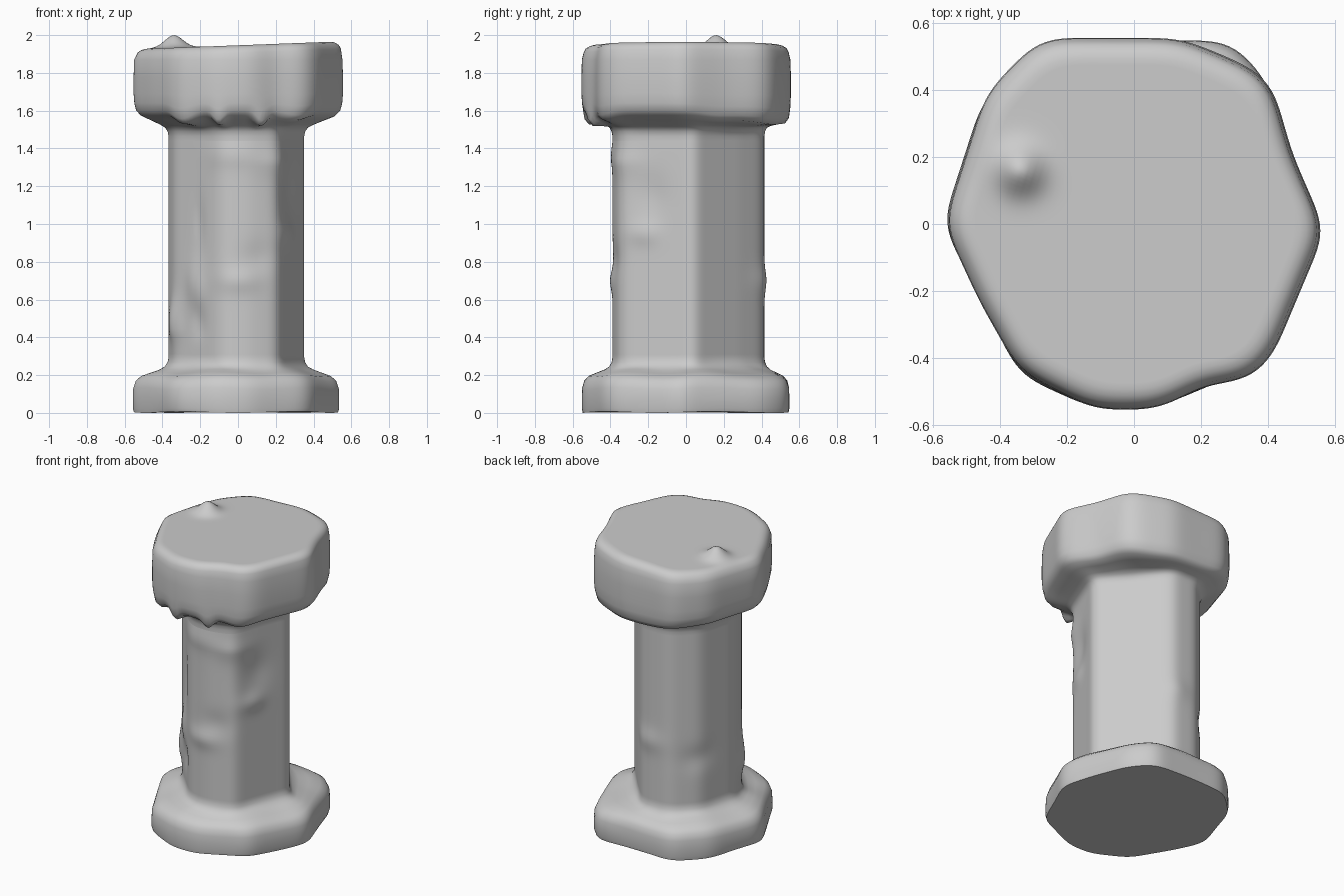
import bpy, bmesh
from math import sin, cos, pi, exp, radians

if "Cube" in bpy.data.objects:
    bpy.data.objects.remove(bpy.data.objects["Cube"])

N = 180  # columns around the pillar

# Worn plan outlines, counter-clockwise
BASE = [(.548, -.03), (.40, .42), (.29, .545), (-.27, .545), (-.45, .37), (-.57, 0),
        (-.34, -.45), (-.12, -.55), (.06, -.55), (.37, -.42)]
SHAFT = [(.362, .04), (.16, .285), (.035, .414), (-.16, .412), (-.30, .28), (-.373, .02),
         (-.335, -.125), (-.13, -.34), (-.06, -.385), (.06, -.39), (.21, -.35)]
CAP = [(.57, -.02), (.47, .21), (.41, .42), (.34, .47), (.14, .553), (-.28, .553), (-.44, .39),
       (-.565, 0), (-.46, -.23), (-.34, -.44), (-.12, -.552), (.07, -.552), (.22, -.475),
       (.34, -.465), (.41, -.40)]


def outline(poly):
    """Radius at each angle, with softened corners."""
    radii = []
    for i in range(N):
        dx, dy = cos(2 * pi * i / N), sin(2 * pi * i / N)
        best = 0
        for (ax, ay), (bx, by) in zip(poly, poly[1:] + poly[:1]):
            ex, ey = bx - ax, by - ay
            den = dx * ey - dy * ex
            if abs(den) > 1e-9:
                r = (ax * ey - ay * ex) / den
                s = (ax * dy - ay * dx) / den
                if r > 0 and -1e-6 <= s <= 1 + 1e-6:
                    best = max(best, r)
        radii.append(best)
    for _ in range(3):
        radii = [sum(radii[(i + k) % N] for k in range(-2, 3)) / 5 for i in range(N)]
    return radii


R_BASE, R_SHAFT, R_CAP = outline(BASE), outline(SHAFT), outline(CAP)


def hump(deg, i, width):
    d = (360 * i / N - deg + 180) % 360 - 180
    return exp(-(d / width) ** 2)


def loft(name, rings, bottom=False, top=False):
    """Skin a list of rings of points."""
    bm = bmesh.new()
    vs = [[bm.verts.new(p) for p in ring] for ring in rings]
    for a, b in zip(vs, vs[1:]):
        for i in range(N):
            j = (i + 1) % N
            bm.faces.new((a[i], a[j], b[j], b[i]))
    if bottom:
        bm.faces.new(vs[0][::-1])
    if top:
        bm.faces.new(vs[-1])
    me = bpy.data.meshes.new(name)
    bm.to_mesh(me)
    bm.free()
    ob = bpy.data.objects.new(name, me)
    bpy.context.collection.objects.link(ob)
    bpy.ops.object.select_all(action='DESELECT')
    ob.select_set(True)
    bpy.context.view_layer.objects.active = ob
    bpy.ops.object.shade_smooth_by_angle(angle=radians(50))


def point(r, i, z):
    return (r * cos(2 * pi * i / N), r * sin(2 * pi * i / N), z)


def mix(a, b, t):
    return a + (b - a) * t


# Base: plinth flaring in to the shaft
rings = []
for t, z in [(.97, .004), (1, .025), (1, .08), (.99, .13), (.92, .17), (.77, .195),
             (.5, .213), (.27, .228), (.11, .245), (.03, .268), (0, .295), (0, .31)]:
    rings.append([point(mix(R_SHAFT[i], R_BASE[i], t), i,
                        z + (.004 * sin(i * pi / 15) if .1 < z < .24 else 0)) for i in range(N)])
for i in range(N):  # uneven foot
    x, y, z = rings[0][i]
    rings[0][i] = (x, y, z + .004 * sin(i * pi / 18))
loft("base", rings, bottom=True)

# Shaft: worn column; chips as angle, height, bulge, angular width, height width
CHIPS = [(198, .48, .022, 12, .12), (232, .48, -.012, 9, .09), (228, .68, .02, 12, .12),
         (270, .70, .014, 16, .06), (285, .82, -.01, 14, .08), (320, .95, .014, 14, .06),
         (325, 1.15, -.014, 18, .12), (300, 1.34, .012, 18, .08), (232, 1.0, -.01, 7, .15),
         (90, .70, .012, 15, .07), (135, .6, -.012, 14, .08), (265, 1.4, .015, 22, .08)]
rings = []
for k in range(51):
    z = mix(.31, 1.44, k / 50)
    fade = min(1, k / 5, (50 - k) / 5)
    rings.append([point(R_SHAFT[i] + fade * sum(d * hump(a, i, w) * exp(-((z - h) / s) ** 2)
                                                for a, h, d, w, s in CHIPS), i, z) for i in range(N)])
loft("shaft", rings)

# Cap: heavy block with a sagging lower lip and a small knob on top
DRIPS = [(236, .045, 9), (259, .05, 4), (284, .055, 4.5), (305, .025, 10),
         (60, .045, 28), (100, .03, 25), (20, .02, 15)]


def top_z(x, y):
    knob = .067 * exp(-((x + .34) ** 2 + (y - .16) ** 2) / .0045)
    return 1.946 + .038 * x + knob


rings = []
for t, z, sag in [(0, 1.44, 0), (0, 1.465, 0), (.03, 1.49, 0), (.1, 1.51, 0), (.25, 1.527, .2),
                  (.55, 1.553, .6), (.8, 1.575, 1), (.93, 1.602, 1), (.98, 1.64, .6),
                  (1, 1.69, .2), (1, 1.78, 0), (.985, 1.87, 0)]:
    rings.append([point(mix(R_SHAFT[i], R_CAP[i], t), i,
                        z - sag * sum(d * hump(a, i, w) for a, d, w in DRIPS)) for i in range(N)])
for s, drop in [(.98, .04), (.96, .018), (.925, .006)] + [(.89 - .035 * k, 0) for k in range(25)]:
    ring = []
    for i in range(N):
        x, y, _ = point(R_CAP[i] * s, i, 0)
        ring.append((x, y, top_z(x, y) - drop))
    rings.append(ring)
loft("cap", rings, top=True)
